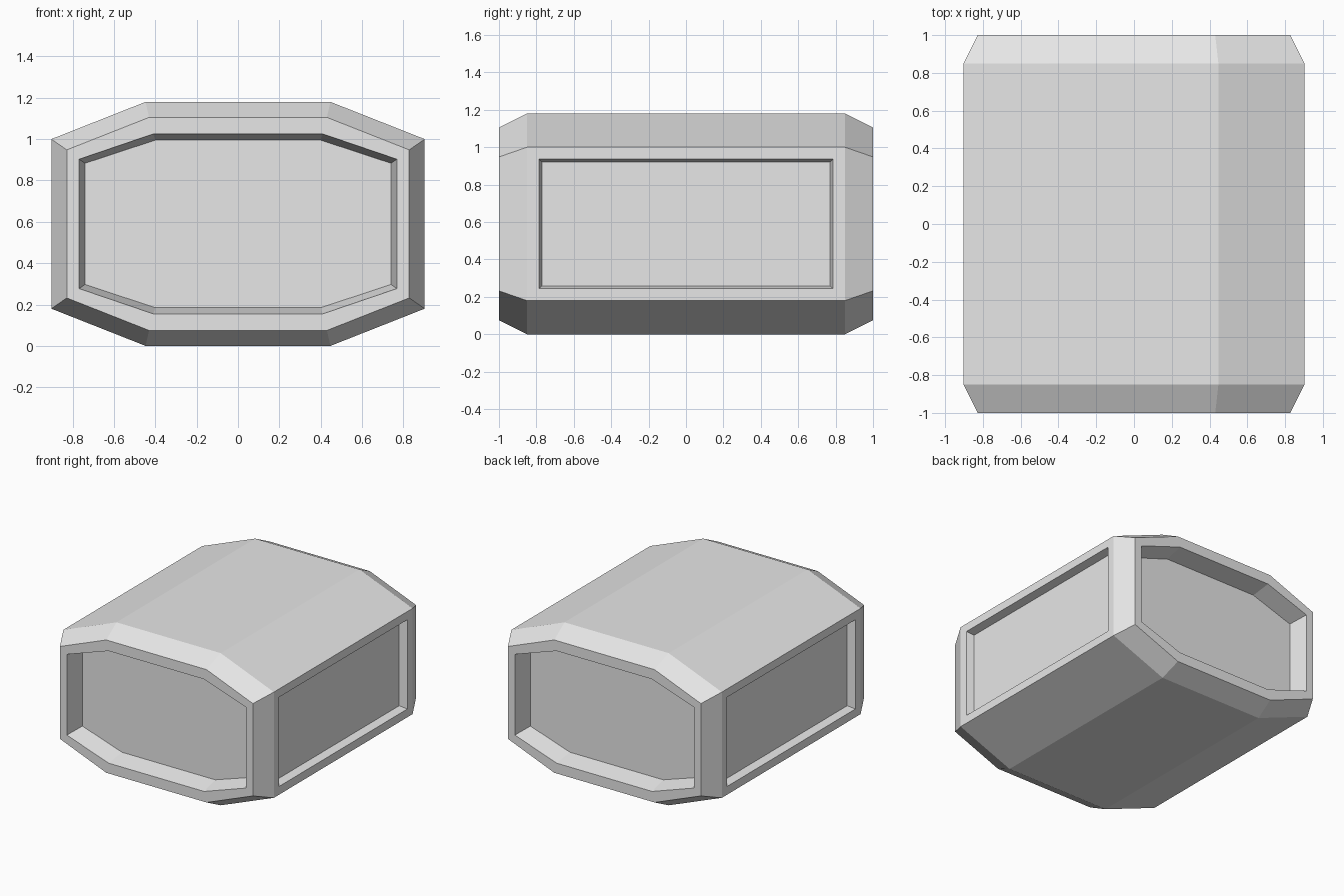
import bpy
import bmesh

cube = bpy.data.objects.get("Cube")
if cube:
    bpy.data.objects.remove(cube, do_unlink=True)

MID = 0.59  # height of the horizontal middle plane

grey = bpy.data.materials.new("plain_grey")
grey.use_nodes = True
grey.diffuse_color = (0.8, 0.8, 0.8, 1)
grey.node_tree.nodes["Principled BSDF"].inputs["Base Color"].default_value = (0.8, 0.8, 0.8, 1)


def octagon(bm, y, flat, half_width, shoulder, half_height):
    """Ring of eight corners, symmetric in x and about the middle plane."""
    corner = [(flat, half_height), (half_width, shoulder)]
    right = corner + [(x, -z) for x, z in reversed(corner)]
    ring = right + [(-x, z) for x, z in reversed(right)]
    return [bm.verts.new((x, y, MID + z)) for x, z in ring]


# Half of the ring sequence: recess floor, recess rim, end face, full body
END_RINGS = [
    (0.85, 0.40, 0.74, 0.293, 0.405),
    (1.00, 0.41, 0.768, 0.313, 0.435),
    (1.00, 0.43, 0.828, 0.358, 0.515),
    (0.85, 0.447, 0.903, 0.41, 0.59),
]

bm = bmesh.new()
rings = [octagon(bm, -y, *size) for y, *size in END_RINGS]
rings += [octagon(bm, y, *size) for y, *size in reversed(END_RINGS)]

# Skin between neighbouring rings, then close both recess floors
for a, b in zip(rings, rings[1:]):
    for i in range(8):
        j = (i + 1) % 8
        bm.faces.new((a[i], a[j], b[j], b[i]))
bm.faces.new(rings[0])
bm.faces.new(rings[-1])
bmesh.ops.recalc_face_normals(bm, faces=bm.faces)

# Sunken panel in each long side
sides = [f for f in bm.faces
         if abs(f.normal.x) > 0.99 and abs(f.calc_center_median().x) > 0.9]
for face in sides:
    bmesh.ops.inset_individual(bm, faces=[face], thickness=0.064, use_even_offset=True)
    bmesh.ops.inset_individual(bm, faces=[face], thickness=0.015, depth=-0.06,
                               use_even_offset=True)

mesh = bpy.data.meshes.new("octagonal_body")
bm.to_mesh(mesh)
bm.free()
mesh.materials.append(grey)
body = bpy.data.objects.new("octagonal_body", mesh)
bpy.context.collection.objects.link(body)
